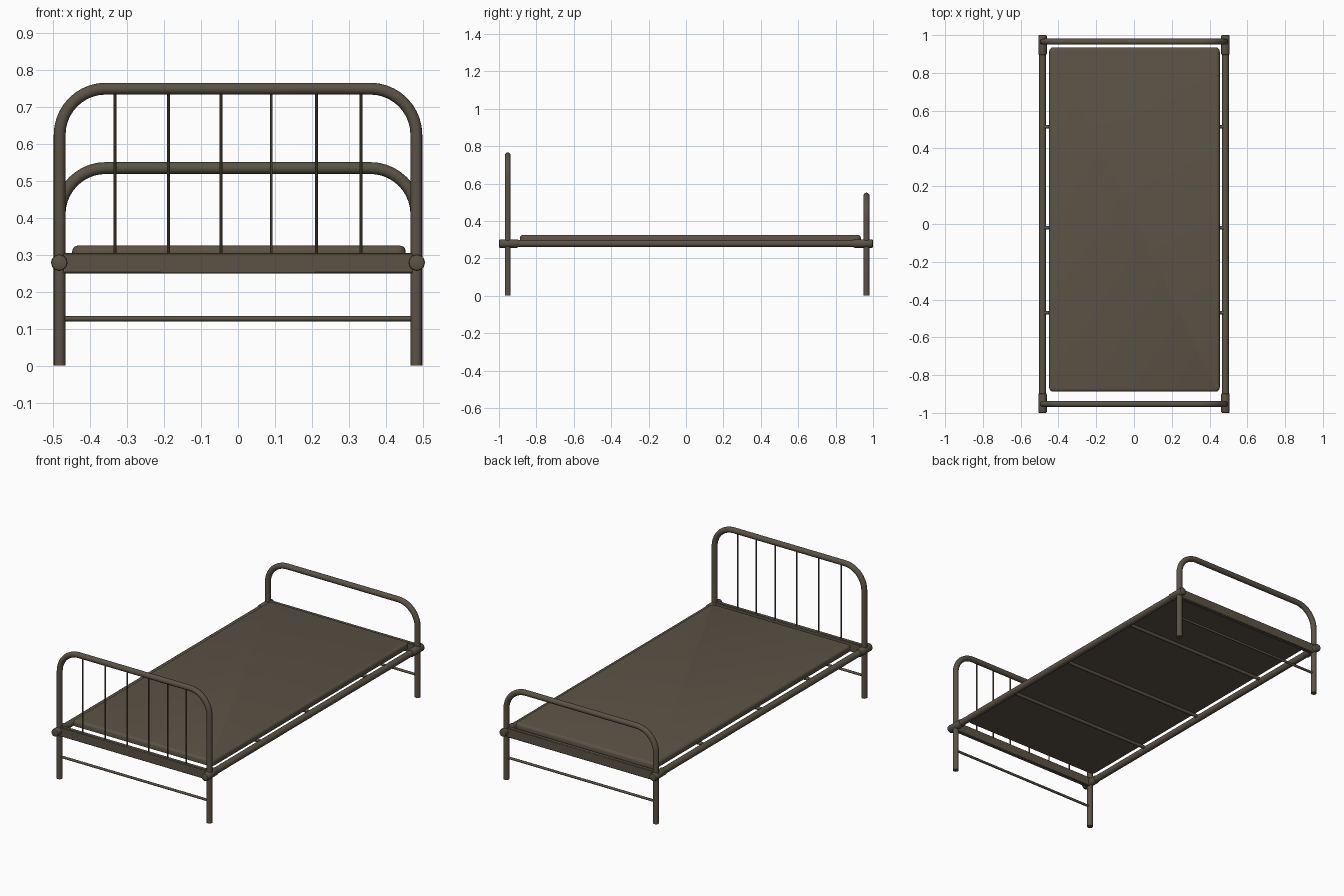
import bpy, bmesh, math
from mathutils import Vector

if "Cube" in bpy.data.objects:
    bpy.data.objects.remove(bpy.data.objects["Cube"])

mat = bpy.data.materials.new("dark brown painted metal")
mat.diffuse_color = (0.105, 0.085, 0.059, 1)
mat.use_nodes = True
mat.node_tree.nodes["Principled BSDF"].inputs["Base Color"].default_value = mat.diffuse_color


def finish(name, bm):
    bmesh.ops.recalc_face_normals(bm, faces=bm.faces)
    me = bpy.data.meshes.new(name)
    bm.to_mesh(me)
    bm.free()
    me.materials.append(mat)
    ob = bpy.data.objects.new(name, me)
    bpy.context.collection.objects.link(ob)
    bpy.ops.object.select_all(action='DESELECT')
    ob.select_set(True)
    bpy.context.view_layer.objects.active = ob
    bpy.ops.object.shade_smooth_by_angle(angle=math.radians(40))
    return ob


def tube(name, pts, r, side, n=14, bevel=0):
    """Round tube along a planar path; side is the normal of that plane."""
    pts = [Vector(p) for p in pts]
    side = Vector(side)
    bm = bmesh.new()
    rings = []
    for i, p in enumerate(pts):
        t = (pts[min(i + 1, len(pts) - 1)] - pts[max(i - 1, 0)]).normalized()
        u = t.cross(side)
        rings.append([bm.verts.new(p + r * (u * math.cos(2 * math.pi * k / n) +
                                            side * math.sin(2 * math.pi * k / n)))
                      for k in range(n)])
    for a, b in zip(rings, rings[1:]):
        for k in range(n):
            bm.faces.new((a[k], a[(k + 1) % n], b[(k + 1) % n], b[k]))
    caps = [bm.faces.new(rings[0]), bm.faces.new(rings[-1])]
    if bevel:
        edges = list({e for f in caps for e in f.edges})
        bmesh.ops.bevel(bm, geom=edges, offset=bevel, segments=2, affect='EDGES', profile=0.5)
    return finish(name, bm)


def box(name, lo, hi):
    bm = bmesh.new()
    bmesh.ops.create_cube(bm, size=1)
    for v in bm.verts:
        v.co = [(a + b) / 2 + c * (b - a) for a, b, c in zip(lo, hi, v.co)]
    return bm


X, Y = (1, 0, 0), (0, 1, 0)
LEG = 0.483


# Bent tube hoop that forms the legs and the top rail of each end
def hoop(name, y, top, rad=0.125):
    half = [(LEG, y, 0)]
    for i in range(11):
        a = math.radians(9 * i)
        half.append((LEG - rad + rad * math.cos(a), y, top - rad + rad * math.sin(a)))
    path = half + [(-x, yy, z) for x, yy, z in reversed(half)]
    tube(name, path, 0.016, Y, 16)


for end, y, top in (("head", -0.953, 0.75), ("foot", 0.965, 0.535)):
    hoop(end + "_hoop", y, top)
    # Flat end rail and thin lower tie bar
    bm = box(end, (-0.475, y - 0.012, 0.25), (0.475, y + 0.012, 0.305))
    bmesh.ops.bevel(bm, geom=bm.edges[:], offset=0.003, segments=1, affect='EDGES')
    finish(end + "_rail", bm)
    tube(end + "_tie_bar", [(-LEG, y, 0.127), (LEG, y, 0.127)], 0.007, Y, 10)

# Headboard spindles, slightly uneven
for i, x in enumerate((-0.333, -0.188, -0.046, 0.09, 0.213, 0.333)):
    tube(f"spindle_{i + 1}", [(x, -0.953, 0.295), (x, -0.953, 0.745)], 0.004, Y, 8)

# Side rails with clamp sleeves at the corners
for s, side in ((-1, "left"), (1, "right")):
    x = s * 0.484
    tube(side + "_rail", [(x, -0.99, 0.279), (x, 0.99, 0.279)], 0.0185, X, 16)
    for end, a, b in (("head", -1.0, -0.897), ("foot", 0.895, 1.0)):
        tube(f"{side}_{end}_sleeve", [(x, a, 0.279), (x, b, 0.279)], 0.0225, X, 12, 0.006)

# Cross bars under the bed base
for i, y in enumerate((-0.47, -0.02, 0.515)):
    tube(f"cross_bar_{i + 1}", [(-0.48, y, 0.286), (0.48, y, 0.286)], 0.01, Y, 10)

# Thin padded bed base with rounded corners and a soft upper edge
bm = box("base", (-0.449, -0.888, 0.291), (0.454, 0.935, 0.325))
corners = [e for e in bm.edges if abs(e.verts[0].co.z - e.verts[1].co.z) > 0.01]
bmesh.ops.bevel(bm, geom=corners, offset=0.022, segments=4, affect='EDGES', profile=0.5)
rim = [e for e in bm.edges if all(v.co.z > 0.32 for v in e.verts)]
bmesh.ops.bevel(bm, geom=rim, offset=0.015, segments=3, affect='EDGES', profile=0.5)
finish("bed_base", bm)
